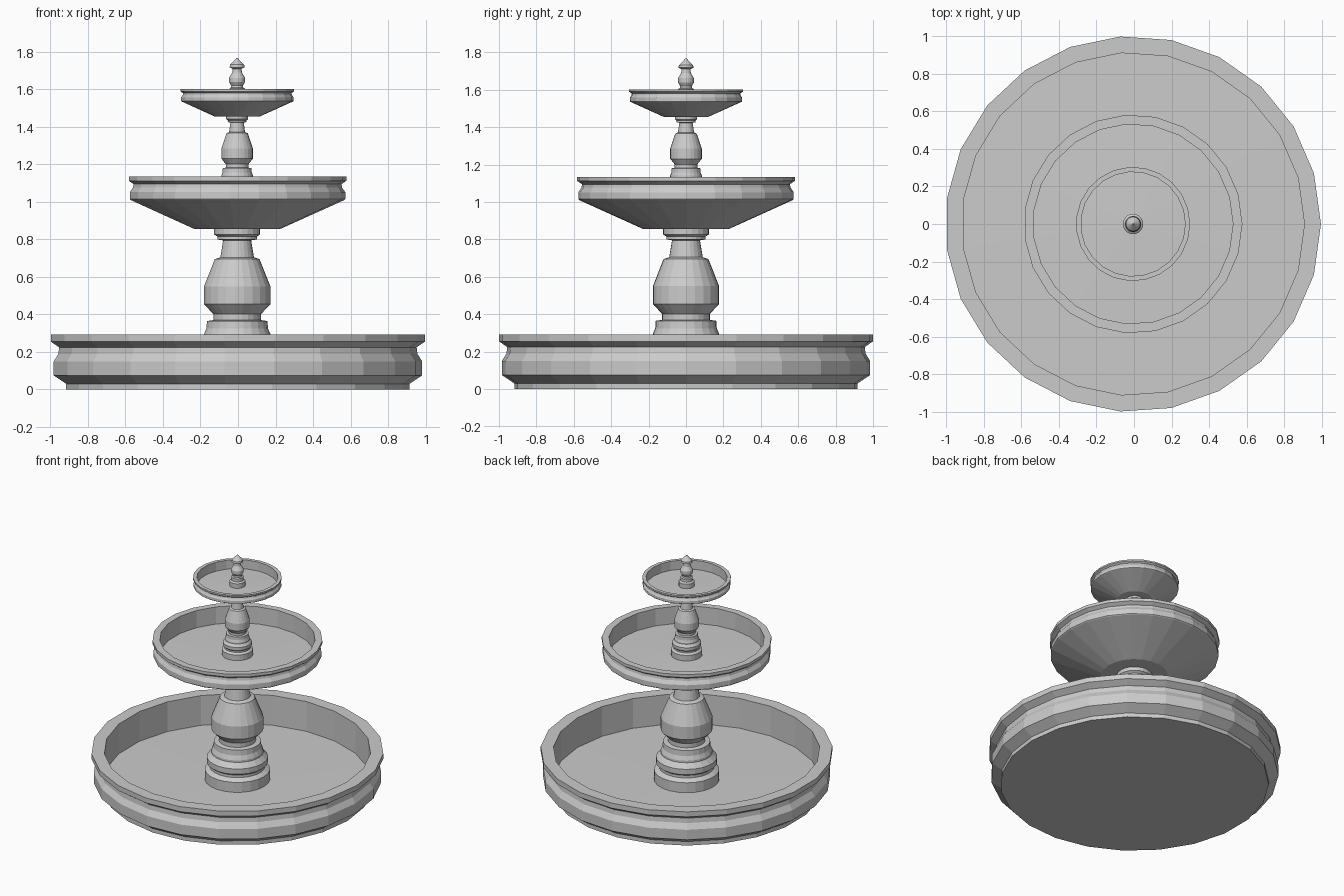
import bpy, bmesh
from math import cos, sin, tau

SIDES = 23
AXIS_X = -0.005   # odd side count: shift the axis so the bounds are centred


def lathe(name, profile, z0=0.0, rs=1.0, zs=1.0):
    """Revolve (radius, height) points around the axis and cap both ends."""
    bm = bmesh.new()
    rings = []
    for r, z in profile:
        rings.append([bm.verts.new((AXIS_X + r * rs * cos(tau * i / SIDES),
                                    r * rs * sin(tau * i / SIDES),
                                    z0 + z * zs)) for i in range(SIDES)])
    for a, b in zip(rings, rings[1:]):
        for i in range(SIDES):
            j = (i + 1) % SIDES
            bm.faces.new((a[i], a[j], b[j], b[i]))
    bm.faces.new(rings[0][::-1])
    bm.faces.new(rings[-1])
    bmesh.ops.recalc_face_normals(bm, faces=bm.faces)
    mesh = bpy.data.meshes.new(name)
    bm.to_mesh(mesh)
    bm.free()
    obj = bpy.data.objects.new(name, mesh)
    bpy.context.collection.objects.link(obj)
    return obj


# Ground basin: moulded outer wall, flat rim, upright inner wall, floor
basin = [(0.92, 0), (0.92, 0.03), (0.987, 0.075), (0.987, 0.15), (0.962, 0.19),
         (0.958, 0.225), (1.002, 0.255), (1.002, 0.293), (0.914, 0.293),
         (0.914, 0.068), (0.2, 0.075)]

# Baluster column, heights measured from the floor it stands on
column = [(0.224, -0.015), (0.224, 0.06), (0.19, 0.08), (0.19, 0.10), (0.21, 0.115),
          (0.21, 0.155), (0.178, 0.19), (0.178, 0.205), (0.165, 0.235), (0.162, 0.275),
          (0.128, 0.28), (0.128, 0.312), (0.178, 0.365), (0.178, 0.46),
          (0.12, 0.605), (0.09, 0.615), (0.075, 0.705), (0.105, 0.71),
          (0.105, 0.725), (0.123, 0.737), (0.123, 0.765)]

# Raised bowl, heights measured from its underside
bowl = [(0.115, 0), (0.228, 0), (0.572, 0.155), (0.577, 0.16), (0.577, 0.197),
        (0.56, 0.222), (0.557, 0.24), (0.583, 0.258), (0.583, 0.28),
        (0.533, 0.28), (0.533, 0.15), (0.1, 0.16)]

# Finial on the top bowl
finial = [(0.054, 1.535), (0.054, 1.573), (0.042, 1.582), (0.042, 1.605), (0.033, 1.61),
          (0.031, 1.62), (0.043, 1.64), (0.043, 1.662), (0.026, 1.69), (0.024, 1.71),
          (0.04, 1.718), (0.038, 1.732), (0.01, 1.76), (0.004, 1.767)]

lathe("ground_basin", basin)
lathe("lower_column", column, 0.09)
lathe("middle_bowl", bowl, 0.855)
lathe("upper_column", column, 1.025, 0.475, 0.565)
lathe("top_bowl", bowl, 1.455, 0.522, 0.522)
lathe("finial", finial)
